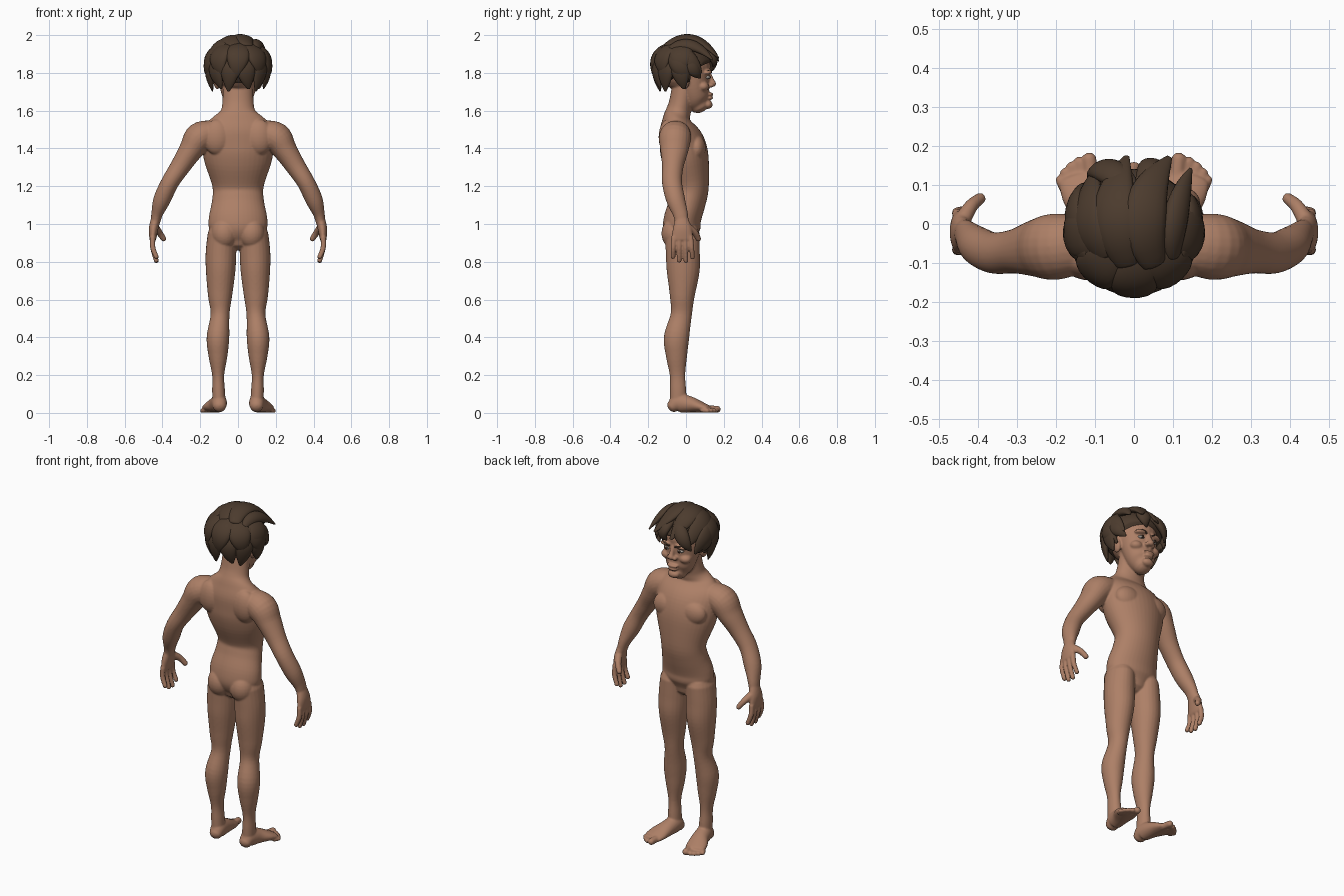
import bpy, bmesh, math
from mathutils import Vector, Matrix


def material(name, rgb):
    m = bpy.data.materials.new(name)
    m.diffuse_color = (*rgb, 1)
    return m


SKIN = material("warm_skin", (0.42, 0.215, 0.135))
HAIR = material("dark_brown_hair", (0.072, 0.044, 0.027))
EYE = material("eye_grey", (0.42, 0.38, 0.34))
IRIS = material("iris_brown", (0.04, 0.022, 0.014))


def finish(name, bm, mat, angle=40):
    bmesh.ops.recalc_face_normals(bm, faces=bm.faces)
    for f in bm.faces:
        f.smooth = True
    me = bpy.data.meshes.new(name)
    bm.to_mesh(me)
    bm.free()
    me.materials.append(mat)
    ob = bpy.data.objects.new(name, me)
    bpy.context.collection.objects.link(ob)
    return ob


def ball(bm, loc, rad, rot=0):
    mat = Matrix.Translation(loc) @ Matrix.Rotation(rot, 4, 'Y') @ Matrix.Diagonal((*rad, 1))
    return bmesh.ops.create_uvsphere(bm, u_segments=24, v_segments=14, radius=1, matrix=mat)


def smooth_path(secs, steps):
    """Catmull-Rom through (x, y, z, a, b) sections."""
    out, n = [], len(secs)
    for i in range(n - 1):
        p = [secs[max(0, min(n - 1, i + k))] for k in (-1, 0, 1, 2)]
        for s in range(steps):
            t = s / steps
            out.append([0.5 * (2 * q[1] + (q[2] - q[0]) * t + (2 * q[0] - 5 * q[1] + 4 * q[2] - q[3]) * t * t
                               + (3 * q[1] - q[0] - 3 * q[2] + q[3]) * t ** 3) for q in zip(*p)])
    return out + [list(secs[-1])]


def tube(bm, secs, hint=(0, 1, 0), side=1, steps=5, seg=24, center=None):
    """Elliptical loft: b lies along the hint direction, a across it; rounded ends."""
    pts = smooth_path([(s[0] * side, *s[1:]) for s in secs], steps)
    P = [Vector(p[:3]) for p in pts]
    T = [(P[min(i + 1, len(P) - 1)] - P[max(i - 1, 0)]).normalized() for i in range(len(P))]
    rows = [(P[i], T[i], pts[i][3], pts[i][4]) for i in range(len(P))]

    def cap(row, sgn):
        c, t, a, b = row
        h = min(a, b) * 0.8
        return [(c + t * sgn * h * math.sin(g), t, a * math.cos(g), b * math.cos(g)) for g in (0.5, 1.0, 1.35)]
    rows = cap(rows[0], -1)[::-1] + rows + cap(rows[-1], 1)
    rings = []
    for c, t, a, b in rows:
        h = (c - center) if center else Vector(hint)
        u = t.cross(h).normalized()
        v = u.cross(t).normalized()
        rings.append([bm.verts.new(c + u * a * math.cos(k) + v * b * math.sin(k))
                      for k in (2 * math.pi * j / seg for j in range(seg))])
    for r0, r1 in zip(rings, rings[1:]):
        for j in range(seg):
            k = (j + 1) % seg
            bm.faces.new((r0[j], r0[k], r1[k], r1[j]))
    bm.faces.new(rings[0])
    bm.faces.new(rings[-1])


# ---------- body: overlapping masses fused into one skin ----------
bm = bmesh.new()
# torso and neck
tube(bm, [(0, -.02, .92, .10, .075), (0, -.023, .97, .15, .098), (0, -.018, 1.03, .155, .098),
          (0, .01, 1.12, .138, .095), (0, .023, 1.2, .136, .098), (0, .0, 1.33, .178, .122),
          (0, -.02, 1.42, .19, .122), (0, -.045, 1.5, .19, .098), (0, -.05, 1.555, .145, .073),
          (0, -.04, 1.595, .095, .066), (0, -.028, 1.64, .083, .062), (0, -.01, 1.72, .08, .065)], seg=40)
# skull, jaw, chin, nose and lips
ball(bm, (0, -.01, 1.835), (.125, .14, .135))
tube(bm, [(0, .072, 1.63, .05, .053), (0, .057, 1.66, .076, .07), (0, .042, 1.72, .096, .082),
          (0, .03, 1.8, .11, .096)], seg=32)
ball(bm, (0, .115, 1.632), (.036, .026, .023))
tube(bm, [(0, .118, 1.80, .014, .014), (0, .132, 1.765, .013, .015), (0, .144, 1.74, .019, .017)])
ball(bm, (0, .128, 1.687), (.036, .018, .009))
ball(bm, (0, .125, 1.667), (.030, .019, .010))
for s in (1, -1):
    # brow, cheek, nostril, ear
    ball(bm, (s * .045, .112, 1.806), (.042, .026, .014), s * .15)
    ball(bm, (s * .058, .09, 1.728), (.036, .032, .026))
    ball(bm, (s * .019, .132, 1.735), (.014, .017, .013))
    ball(bm, (s * .116, -.01, 1.757), (.017, .03, .045), s * .2)
    # chest, shoulder blades, buttocks
    ball(bm, (s * .085, .055, 1.40), (.085, .05, .07))
    ball(bm, (s * .11, -.095, 1.46), (.075, .05, .095))
    ball(bm, (s * .072, -.062, .95), (.07, .068, .082))
    # arm
    tube(bm, [(.12, -.05, 1.49, .06, .07), (.2, -.058, 1.46, .08, .085), (.25, -.062, 1.39, .064, .074),
              (.305, -.07, 1.305, .053, .057), (.36, -.074, 1.22, .047, .053), (.402, -.055, 1.13, .046, .05),
              (.428, -.03, 1.055, .031, .04), (.437, -.022, 1.01, .025, .036)], side=s)
    # palm
    tube(bm, [(.435, -.022, 1.03, .025, .034), (.447, -.02, .975, .025, .05),
              (.451, -.02, .92, .018, .058)], side=s)
    # fingers and thumb
    for y0, y1, z1 in ((-.065, -.069, .825), (-.035, -.036, .805), (-.005, .0, .803), (.025, .035, .822)):
        tube(bm, [(.451, y0, .93, .015, .0135), (.451, (y0 + y1) / 2, .875, .0145, .0135),
                  (.432, y1, z1, .013, .0125)], side=s, seg=14)
    tube(bm, [(.44, .008, .985, .022, .022), (.417, .046, .955, .018, .018),
              (.393, .066, .92, .015, .015)], side=s, seg=14)
    # leg
    tube(bm, [(.085, -.02, .95, .075, .092), (.09, -.017, .85, .081, .09), (.092, -.015, .75, .078, .087),
              (.095, -.02, .62, .064, .066), (.095, -.025, .52, .05, .056), (.106, -.05, .40, .06, .067),
              (.106, -.05, .3, .05, .056), (.105, -.045, .2, .032, .041), (.103, -.042, .12, .034, .043),
              (.1, -.04, .05, .035, .045)], side=s)
    # foot and toes
    tube(bm, [(.098, -.07, .036, .034, .036), (.1, -.04, .052, .05, .042), (.11, .02, .045, .043, .047),
              (.127, .075, .032, .03, .058), (.138, .115, .022, .02, .056)], hint=(1, 0, 0), side=s)
    for x0, y0, x1, y1, r in ((.108, .11, .115, .168, .019), (.133, .115, .141, .162, .0135),
                              (.15, .11, .161, .15, .0125), (.165, .1, .178, .134, .012),
                              (.178, .085, .191, .115, .0115)):
        tube(bm, [(x0, y0, r + .002, r, r), (x1, y1, r, r, r)], hint=(1, 0, 0), side=s, seg=14)
for v in bm.verts:
    v.co.z = max(v.co.z, 0)
body = finish("body", bm, SKIN)
rm = body.modifiers.new("fuse", 'REMESH')
rm.mode = 'VOXEL'
rm.voxel_size = 0.0052
rm.use_smooth_shade = True
sm = body.modifiers.new("soften", 'SMOOTH')
sm.factor = 0.5
sm.iterations = 5

# ---------- eyes and eyebrows ----------
for s, tag in ((1, "right"), (-1, "left")):
    for name, loc, rad, mat in (("eye", (.043, .108, 1.777), (.019, .021, .009), EYE),
                                ("iris", (.043, .124, 1.777), (.008, .008, .008), IRIS)):
        bm = bmesh.new()
        ball(bm, (s * loc[0], loc[1], loc[2]), rad)
        finish(f"{name}_{tag}", bm, mat)
    bm = bmesh.new()
    tube(bm, [(.02, .131, 1.802, .004, .006), (.045, .132, 1.812, .004, .006),
              (.075, .113, 1.81, .003, .005)], side=s, seg=10)
    finish(f"eyebrow_{tag}", bm, HAIR)

# ---------- hair: cap cut along the hairline, then layered locks ----------
bm = bmesh.new()
ball(bm, (0, -.008, 1.84), (.156, .152, .138))
cut = bmesh.ops.bisect_plane(bm, geom=bm.verts[:] + bm.edges[:] + bm.faces[:], plane_co=(0, 0, 1.80),
                             plane_no=(0, .45, -1), clear_outer=True)
bmesh.ops.holes_fill(bm, edges=[e for e in bm.edges if e.is_boundary])
cap_ob = finish("hair_cap", bm, HAIR)

CENTRE = Vector((0, -.005, 1.83))


def lock(name, a, m, b, w, thick=.024):
    a, m, b = Vector(a), Vector(m), Vector(b)
    c = 2 * m - (a + b) / 2
    secs = []
    for i in range(9):
        t = i / 8
        p = a * (1 - t) ** 2 + c * 2 * t * (1 - t) + b * t * t
        k = math.sin(math.pi * (.17 + .8 * t)) ** .8
        secs.append((*p, w * k, thick * k))
    bm = bmesh.new()
    tube(bm, secs, steps=2, seg=16, center=CENTRE)
    finish(name, bm, HAIR)


# swept top and fringe locks
for i, (a, m, b, w) in enumerate([
        ((-.02, -.1, 1.945), (-.05, .04, 1.967), (-.02, .172, 1.865), .058),
        ((.05, -.1, 1.945), (.03, .04, 1.976), (.09, .17, 1.88), .056),
        ((.1, -.08, 1.93), (.11, .03, 1.945), (.145, .14, 1.87), .036),
        ((-.08, -.08, 1.935), (-.115, .03, 1.925), (-.10, .14, 1.825), .055),
        ((-.12, -.07, 1.90), (-.15, .03, 1.87), (-.13, .1, 1.78), .05),
        ((0, .08, 1.945), (-.07, .138, 1.88), (-.115, .118, 1.80), .04),
        ((.02, .08, 1.95), (.05, .142, 1.89), (.03, .142, 1.835), .04),
        ((.12, -.06, 1.91), (.151, .01, 1.87), (.138, .08, 1.80), .05)]):
    lock(f"fringe_lock_{i + 1}", a, m, b, w)
# locks above each ear
for s, tag in ((1, "right"), (-1, "left")):
    lock(f"ear_lock_{tag}", (s * .12, -.08, 1.91), (s * .158, -.03, 1.83), (s * .132, .015, 1.755), .048)
    lock(f"temple_lock_{tag}", (s * .13, -.03, 1.90), (s * .152, .03, 1.83), (s * .122, .075, 1.775), .04)
# hanging locks round the back, in two layers
for layer, (n, r0, z0, r1, z1, r2, z2, w) in enumerate([(6, .13, 1.88, .152, 1.81, .135, 1.705, .052),
                                                         (5, .06, 1.95, .150, 1.885, .155, 1.775, .062)]):
    for i in range(n):
        g = math.radians(188 + 164 * i / (n - 1))
        d = g + (.15 if i % 2 else -.1)
        lock(f"back_lock_{layer + 1}_{i + 1}", (r0 * math.cos(g), r0 * math.sin(g) - .01, z0),
             (r1 * math.cos(g), r1 * math.sin(g) - .008, z1),
             (r2 * math.cos(d), r2 * math.sin(d) - .012, z2 + .012 * (i % 2)), w)
